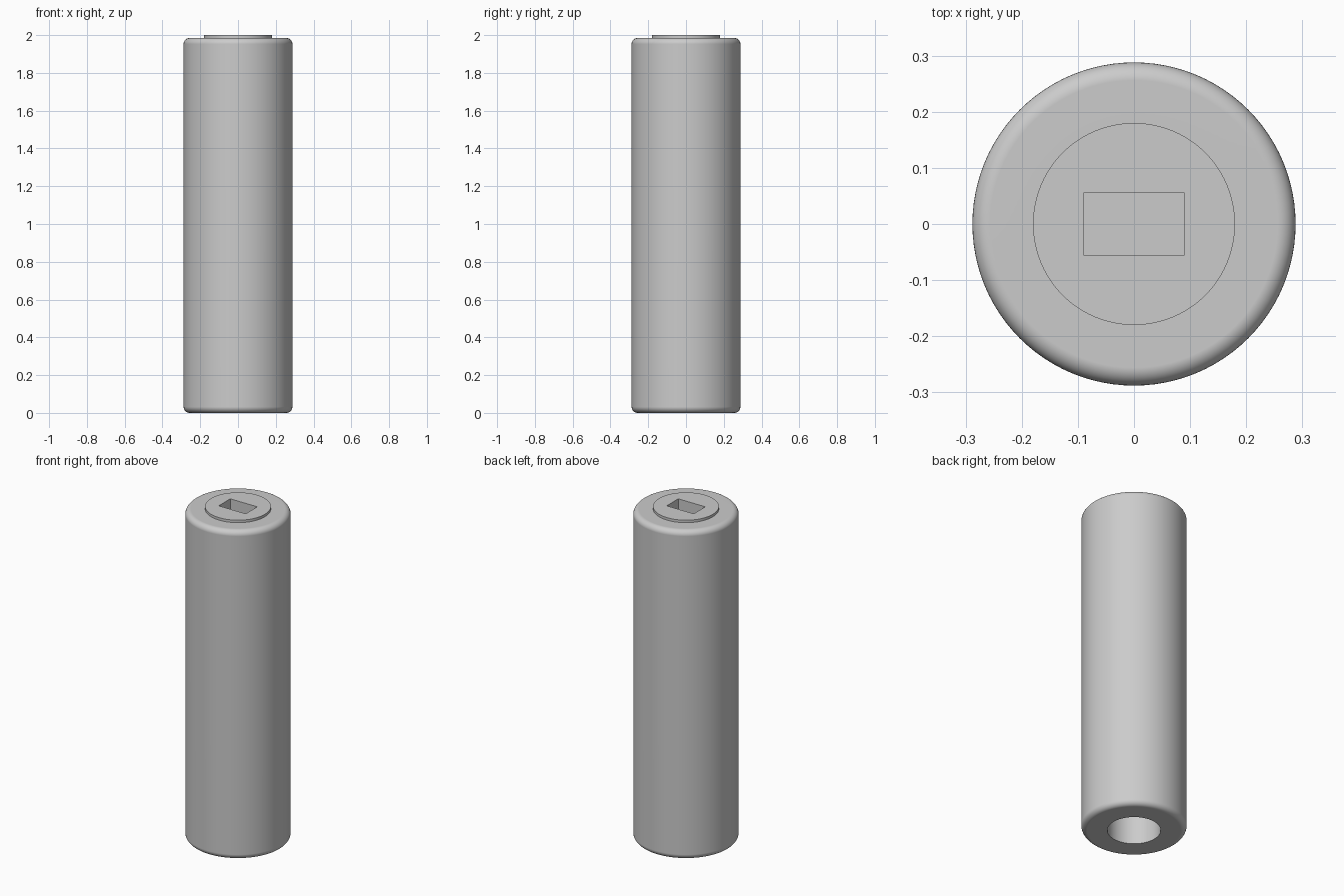
import bpy
import bmesh
from math import cos, sin, pi, tau

cube = bpy.data.objects.get("Cube")
if cube:
    bpy.data.objects.remove(cube)

SEGMENTS = 96
RADIUS, FILLET = 0.288, 0.032
SHOULDER, TOP = 1.985, 2.0
BOSS_RADIUS, BORE_RADIUS, BORE_DEPTH = 0.18, 0.146, 1.2
SLOT_X, SLOT_Y, SLOT_DEPTH = 0.18, 0.11, 0.25

grey = bpy.data.materials.new("plain grey")
grey.use_nodes = True
colour = (0.6, 0.6, 0.6, 1)
grey.diffuse_color = colour
grey.node_tree.nodes["Principled BSDF"].inputs["Base Color"].default_value = colour


def add_object(name, bm):
    bmesh.ops.recalc_face_normals(bm, faces=bm.faces)
    mesh = bpy.data.meshes.new(name)
    bm.to_mesh(mesh)
    bm.free()
    mesh.materials.append(grey)
    obj = bpy.data.objects.new(name, mesh)
    bpy.context.collection.objects.link(obj)
    return obj


def fillet(z, start, steps=8):
    """Quarter round at the rim, as (radius, height) points."""
    angles = [start + pi / 2 * i / steps for i in range(steps + 1)]
    return [(RADIUS - FILLET + FILLET * cos(a), z + FILLET * sin(a)) for a in angles]


# Turned body: bore, rounded rims and raised boss in one profile
profile = [(BORE_RADIUS, BORE_DEPTH), (BORE_RADIUS, 0)]
profile += fillet(FILLET, -pi / 2) + fillet(SHOULDER - FILLET, 0)
profile += [(BOSS_RADIUS, SHOULDER), (BOSS_RADIUS, TOP)]

bm = bmesh.new()
rings = [[bm.verts.new((r * cos(tau * i / SEGMENTS), r * sin(tau * i / SEGMENTS), z))
          for i in range(SEGMENTS)] for r, z in profile]
for lower, upper in zip(rings, rings[1:]):
    for i in range(SEGMENTS):
        j = (i + 1) % SEGMENTS
        bm.faces.new((lower[i], lower[j], upper[j], upper[i]))
bm.faces.new(rings[0])
bm.faces.new(rings[-1])
body = add_object("cylinder_body", bm)

# Rectangular slot cut into the boss
bm = bmesh.new()
bmesh.ops.create_cube(bm, size=1)
bmesh.ops.scale(bm, vec=(SLOT_X, SLOT_Y, SLOT_DEPTH * 2), verts=bm.verts)
bmesh.ops.translate(bm, vec=(0, 0, TOP), verts=bm.verts)
cutter = add_object("slot_cutter", bm)
cutter.hide_render = True

cut = body.modifiers.new("slot", "BOOLEAN")
cut.operation = "DIFFERENCE"
cut.solver = "EXACT"
cut.object = cutter

bpy.ops.object.select_all(action="DESELECT")
body.select_set(True)
bpy.context.view_layer.objects.active = body
bpy.ops.object.modifier_apply(modifier=cut.name)
bpy.data.objects.remove(cutter)

# Smooth walls with crisp edges and flat ends
bpy.ops.object.shade_smooth_by_angle(angle=pi / 6)
normals = body.modifiers.new("flat ends", "WEIGHTED_NORMAL")
normals.keep_sharp = True
